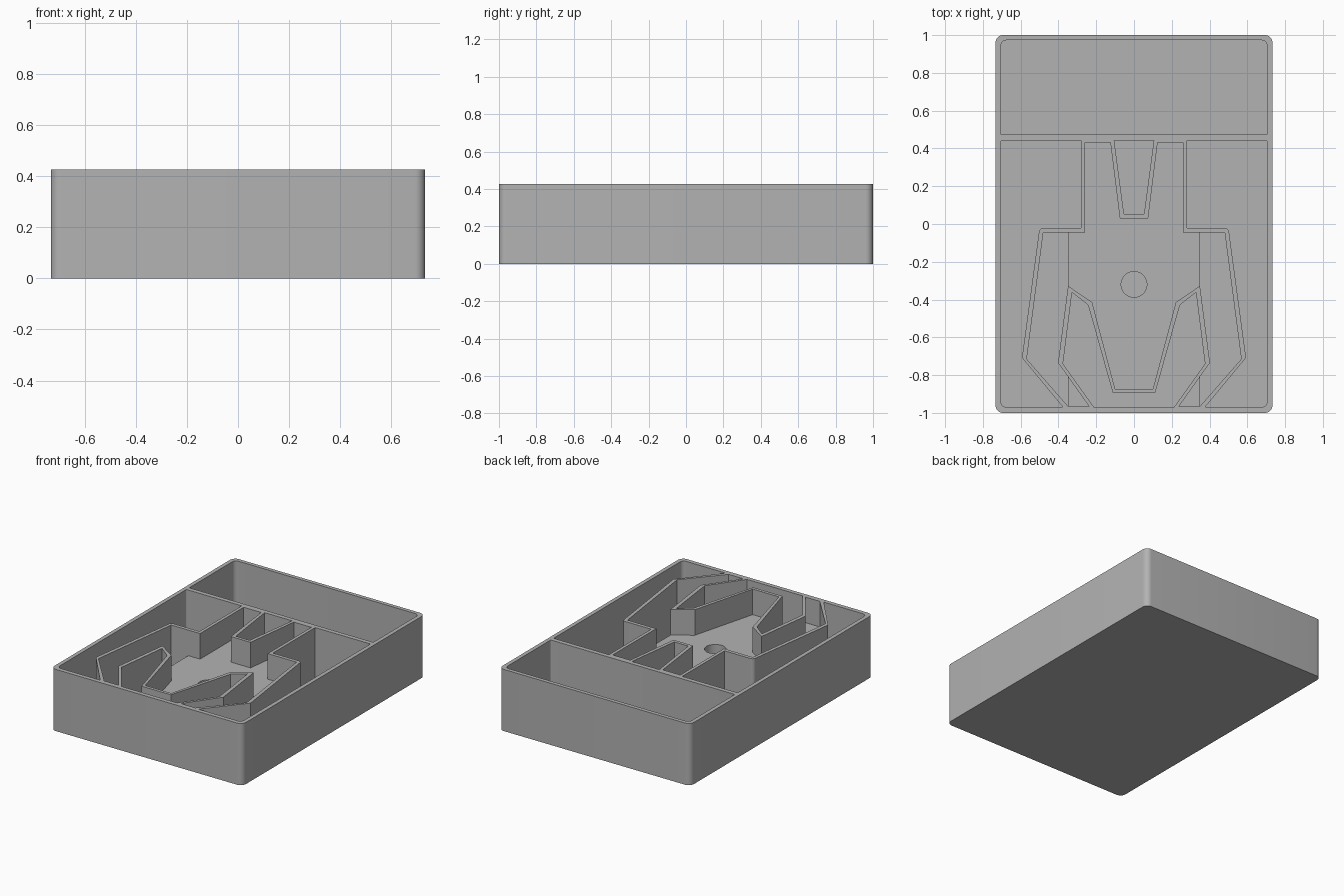
import bpy, bmesh, math
from mathutils import Vector

cube = bpy.data.objects.get("Cube")
if cube:
    bpy.data.objects.remove(cube, do_unlink=True)

HEIGHT, FLOOR, SHELF, ABOVE = 0.427, 0.03, 0.25, 0.6

grey = bpy.data.materials.new("plain_grey")
grey.use_nodes = True
grey.diffuse_color = (0.45, 0.45, 0.45, 1)
grey.node_tree.nodes["Principled BSDF"].inputs["Base Color"].default_value = grey.diffuse_color


def rounded(points, steps=8):
    """Turn (x, y[, radius]) corners into an outline with filleted corners."""
    out = []
    for i, p in enumerate(points):
        c = Vector(p[:2])
        if len(p) < 3:
            out.append(c)
            continue
        a = (Vector(points[i - 1][:2]) - c).normalized()
        b = (Vector(points[(i + 1) % len(points)][:2]) - c).normalized()
        half = a.angle(b) / 2
        centre = c + (a + b).normalized() * p[2] / math.sin(half)
        start = c + a * p[2] / math.tan(half) - centre
        end = c + b * p[2] / math.tan(half) - centre
        for k in range(steps + 1):
            t = k / steps
            sweep = math.pi - 2 * half
            out.append(centre + (start * math.sin((1 - t) * sweep)
                                 + end * math.sin(t * sweep)) / math.sin(sweep))
    return out


def prism(name, points, z0, z1):
    bm = bmesh.new()
    face = bm.faces.new([bm.verts.new((p[0], p[1], z0)) for p in rounded(points)])
    top = bmesh.ops.extrude_face_region(bm, geom=[face])["geom"]
    bmesh.ops.translate(bm, vec=(0, 0, z1 - z0),
                        verts=[v for v in top if isinstance(v, bmesh.types.BMVert)])
    bmesh.ops.recalc_face_normals(bm, faces=bm.faces)
    mesh = bpy.data.meshes.new(name)
    bm.to_mesh(mesh)
    bm.free()
    obj = bpy.data.objects.new(name, mesh)
    bpy.context.collection.objects.link(obj)
    mesh.materials.append(grey)
    return obj


def flip(points):
    return [(-p[0], *p[1:]) for p in reversed(points)]


def both(half):
    """Mirror a half outline that runs from the top middle to the bottom middle."""
    return half + flip(half)


# Solid block with rounded upright edges
tray = prism("tray", both([(0.733, 1, 0.04), (0.733, -1, 0.04)]), 0, HEIGHT)


def cut(name, points, bottom):
    cutter = prism(name, points, bottom, ABOVE)
    cutter.hide_render = True
    mod = tray.modifiers.new(name, "BOOLEAN")
    mod.operation, mod.solver, mod.object = "DIFFERENCE", "EXACT", cutter
    bpy.context.view_layer.objects.active = tray
    bpy.ops.object.modifier_apply(modifier=name)
    bpy.data.objects.remove(cutter, do_unlink=True)


# Rear compartment
cut("rear_compartment", both([(0.705, 0.973, 0.03), (0.705, 0.473, 0.006)]), FLOOR)

# Shaped central recess down to the raised shelf
cut("central_recess", both([
    (0.075, 0.03), (0.125, 0.432), (0.259, 0.432), (0.259, -0.045),
    (0.48, -0.045), (0.568, -0.715), (0.349, -0.965), (0.238, -0.965),
    (0.402, -0.735), (0.349, -0.328), (0.222, -0.413), (0.1, -0.873)]), SHELF)

# Wedge pocket behind the recess
cut("wedge_pocket", both([(0.105, 0.442), (0.053, 0.052)]), FLOOR)

# Pocket in front of the recess
cut("front_pocket", both([
    (0.112, -0.895), (0.243, -0.429), (0.328, -0.362), (0.376, -0.74),
    (0.212, -0.97)]), FLOOR)

# Side pockets and the deeper arm channels, one on each side
side = [(0.281, 0.442), (0.705, 0.442, 0.006), (0.705, -0.97, 0.03), (0.376, -0.97),
        (0.593, -0.708), (0.5, -0.02, 0.025), (0.281, -0.02)]
arm = [(0.349, -0.045), (0.48, -0.045), (0.568, -0.715), (0.349, -0.965),
       (0.349, -0.808), (0.402, -0.735), (0.349, -0.328)]
for label, shape in (("left", lambda p: p), ("right", flip)):
    cut(label + "_side_pocket", shape(side), FLOOR)
    cut(label + "_arm_channel", shape(arm), FLOOR)

# Round blind hole in the shelf
ring = [(0.068 * math.cos(k * math.tau / 48), -0.32 + 0.068 * math.sin(k * math.tau / 48))
        for k in range(48)]
cut("round_hole", ring, FLOOR)

bpy.ops.object.select_all(action="DESELECT")
tray.select_set(True)
bpy.context.view_layer.objects.active = tray
bpy.ops.object.shade_smooth_by_angle(angle=math.radians(30))
